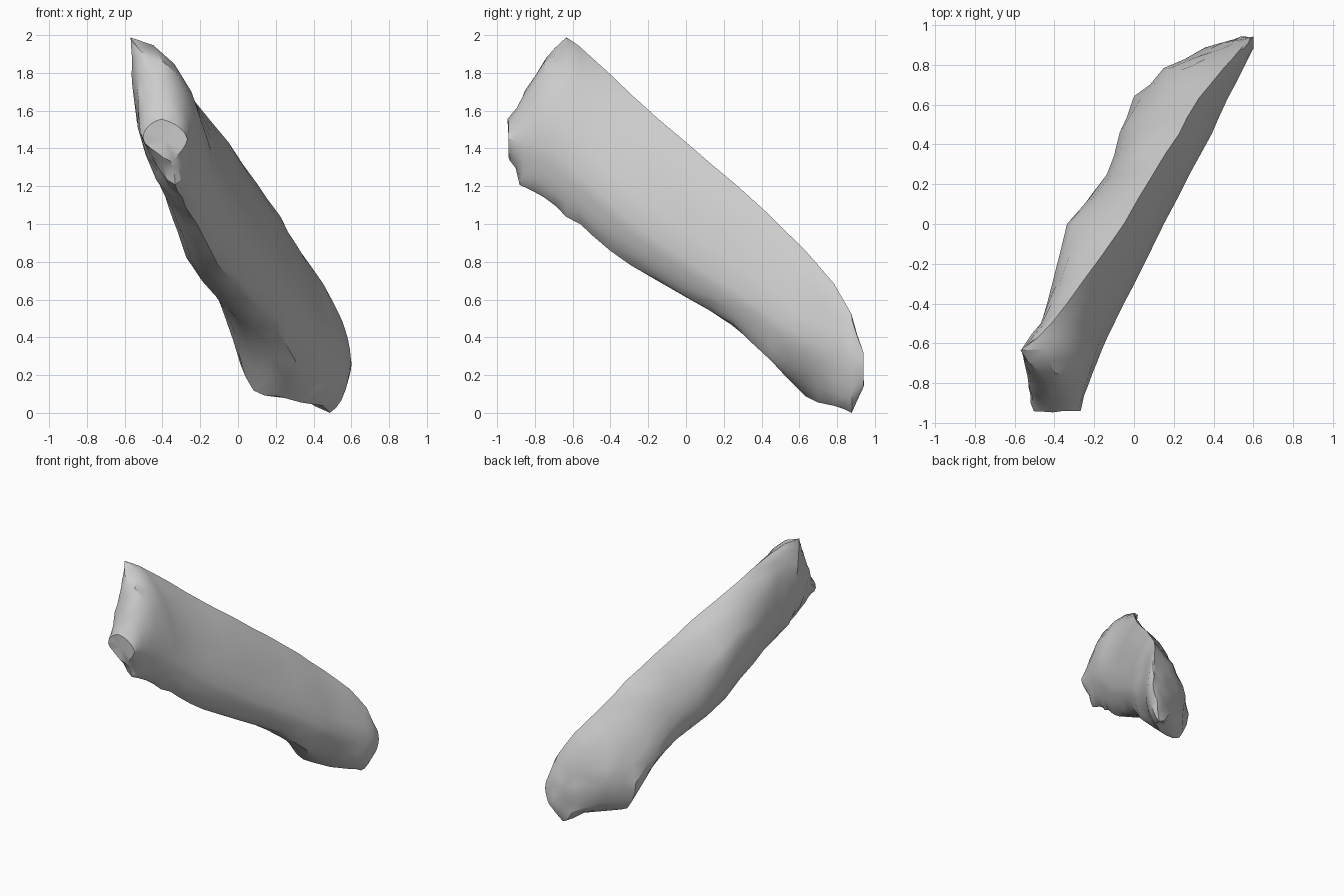
import bpy
import bmesh
import math
from mathutils import Vector, noise

cube = bpy.data.objects.get("Cube")
if cube:
    bpy.data.objects.remove(cube, do_unlink=True)

# Plain stone colour
stone = bpy.data.materials.new("stone_grey")
stone.use_nodes = True
colour = (0.6, 0.6, 0.6, 1)
stone.diffuse_color = colour
stone.node_tree.nodes["Principled BSDF"].inputs["Base Color"].default_value = colour

# Sections along the slab: depth, then top, right, bottom and left (x, z),
# then the roundness of the upper right and lower left quarters
SECTIONS = [
    (-.94, (-.4, 1.56), (-.27, 1.46), (-.36, 1.36), (-.49, 1.47), .8, .7),
    (-.86, (-.42, 1.71), (-.25, 1.45), (-.33, 1.23), (-.52, 1.55), 1, .8),
    (-.75, (-.48, 1.89), (-.21, 1.42), (-.29, 1.15), (-.54, 1.66), 1, .8),
    (-.63, (-.57, 2), (-.16, 1.33), (-.25, 1.06), (-.56, 1.74), .9, .8),
    (-.5, (-.41, 1.9), (-.1, 1.22), (-.19, .95), (-.47, 1.62), .5, .85),
    (-.3, (-.26, 1.7), (0, 1.03), (-.1, .8), (-.41, 1.4), .4, 1),
    (0, (-.05, 1.45), (.15, .82), (.04, .62), (-.33, 1.17), .4, 1.15),
    (.25, (.1, 1.22), (.28, .67), (.19, .47), (-.13, .8), .4, 1.25),
    (.45, (.22, 1.05), (.39, .53), (.3, .3), (-.07, .61), .4, 1.15),
    (.63, (.33, .87), (.47, .4), (.2, .09), (0, .35), .4, 1),
    (.78, (.45, .7), (.55, .34), (.45, .05), (.15, .4), .4, .9),
    (.88, (.54, .53), (.6, .29), (.49, .01), (.36, .25), .4, .8),
    (.94, (.59, .34), (.6, .27), (.56, .15), (.53, .25), .4, .8),
]
STEPS = 5


def section_ring(section):
    """Rounded outline through the four key points of a section."""
    y, keys = section[0], [Vector(k) for k in section[1:5]]
    bulges = (section[5], .7, section[6], .75)   # 0 is a chord, 1 an ellipse
    ring = []
    for q in range(4):
        a, b = keys[q], keys[(q + 1) % 4]
        centre = Vector((a.x, b.y)) if q % 2 == 0 else Vector((b.x, a.y))
        for s in range(STEPS):
            t = s / STEPS
            angle = t * math.pi / 2
            curve = centre + (a - centre) * math.cos(angle) + (b - centre) * math.sin(angle)
            p = a.lerp(b, t).lerp(curve, bulges[q])
            ring.append(Vector((p.x, y, p.y)))
    return ring


def chip(p, index):
    """Push a point about: strongly on the ridges and broken end, barely on the flat face."""
    flat = 0 < index < STEPS * 2 - 1
    amount = .005 if flat else .018
    if p.y < -.7 and not flat:
        amount = .03
    return p + noise.noise_vector(p * 9) * amount


# Loft, with a halfway ring between neighbouring sections
key_rings = [section_ring(s) for s in SECTIONS]
rings = []
for first, second in zip(key_rings, key_rings[1:]):
    rings += [first, [a.lerp(b, .5) for a, b in zip(first, second)]]
rings.append(key_rings[-1])

bm = bmesh.new()
loops = [[bm.verts.new(chip(p, i)) for i, p in enumerate(ring)] for ring in rings]
count = len(loops[0])
for lower, upper in zip(loops, loops[1:]):
    for i in range(count):
        j = (i + 1) % count
        bm.faces.new((lower[i], lower[j], upper[j], upper[i]))

# Close both ends with fans
for loop in (loops[0], loops[-1]):
    middle = sum((v.co for v in loop), Vector()) / count
    hub = bm.verts.new(middle)
    for i in range(count):
        bm.faces.new((loop[i], loop[(i + 1) % count], hub))

bmesh.ops.triangulate(bm, faces=bm.faces[:])
bmesh.ops.recalc_face_normals(bm, faces=bm.faces[:])

# Rest on the ground
lowest = min(v.co.z for v in bm.verts)
bmesh.ops.translate(bm, verts=bm.verts[:], vec=(0, 0, -lowest))

mesh = bpy.data.meshes.new("stone_slab")
bm.to_mesh(mesh)
bm.free()
mesh.materials.append(stone)
slab = bpy.data.objects.new("stone_slab", mesh)
bpy.context.collection.objects.link(slab)
bpy.context.view_layer.objects.active = slab
slab.select_set(True)
bpy.ops.object.shade_smooth_by_angle(angle=math.radians(30))
